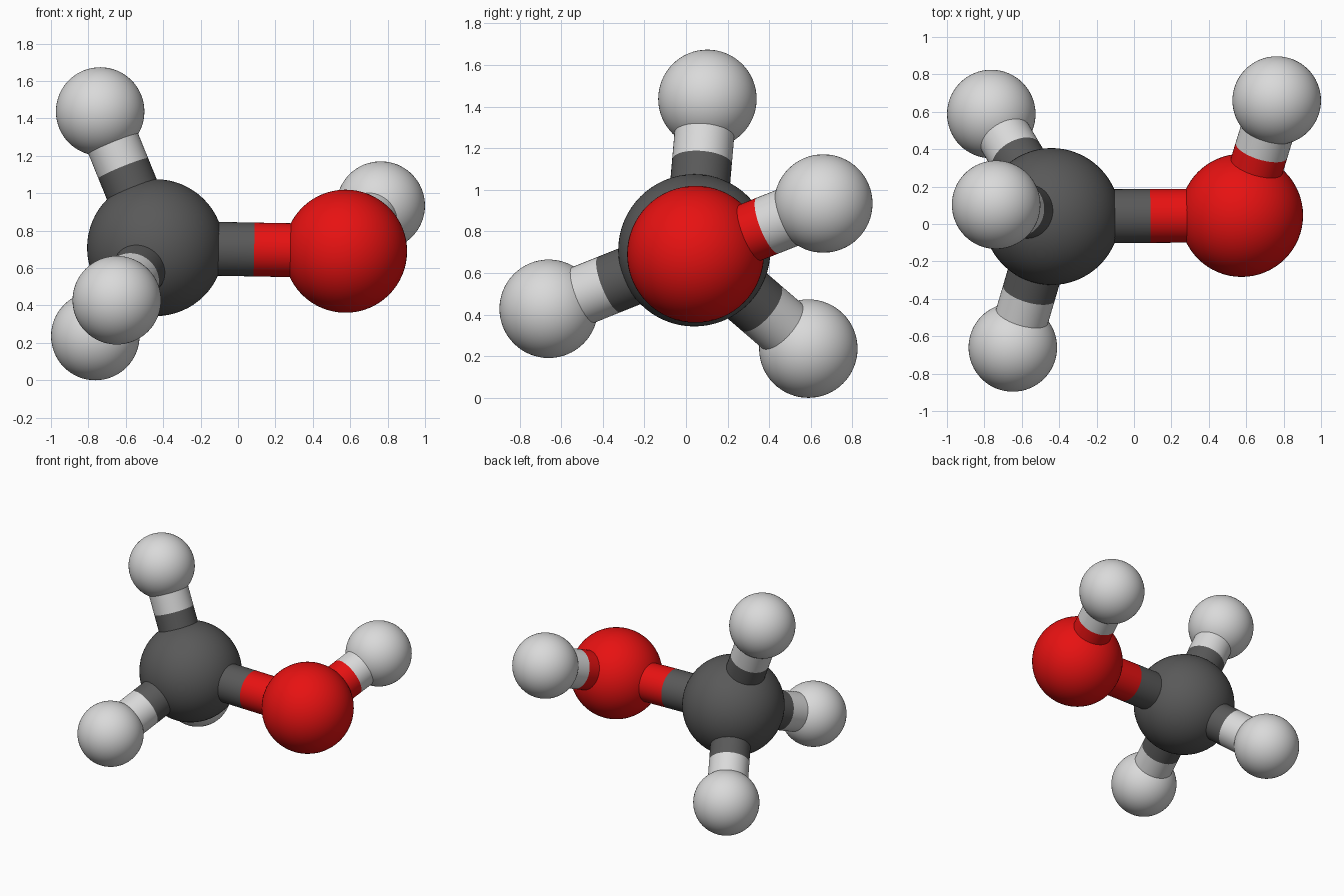
import bpy
from mathutils import Vector

if "Cube" in bpy.data.objects:
    bpy.data.objects.remove(bpy.data.objects["Cube"])


def material(name, rgb):
    m = bpy.data.materials.new(name)
    m.diffuse_color = (*rgb, 1.0)
    m.use_nodes = True
    m.node_tree.nodes["Principled BSDF"].inputs["Base Color"].default_value = m.diffuse_color
    return m


dark_grey = material("dark grey", (0.10, 0.10, 0.10))
red = material("red", (0.82, 0.006, 0.006))
light_grey = material("light grey", (0.70, 0.70, 0.70))

BOND_RADIUS = 0.144

# name: (centre, radius, colour)
atoms = {
    "carbon": (Vector((-0.441, 0.04, 0.709)), 0.366, dark_grey),
    "oxygen": (Vector((0.575, 0.046, 0.69)), 0.329, red),
    "hydrogen_top": (Vector((-0.737, 0.103, 1.437)), 0.2366, light_grey),
    "hydrogen_front": (Vector((-0.648, -0.66, 0.428)), 0.2366, light_grey),
    "hydrogen_back": (Vector((-0.763, 0.588, 0.2366)), 0.2366, light_grey),
    "hydrogen_side": (Vector((0.763, 0.66, 0.934)), 0.2366, light_grey),
}
bonds = [
    ("carbon", "oxygen"),
    ("carbon", "hydrogen_top"),
    ("carbon", "hydrogen_front"),
    ("carbon", "hydrogen_back"),
    ("oxygen", "hydrogen_side"),
]


def finish(name, mat):
    ob = bpy.context.object
    ob.name = name
    ob.data.materials.append(mat)
    bpy.ops.object.shade_smooth()


def tube(name, start, end, mat):
    # open tube between two points
    axis = end - start
    bpy.ops.mesh.primitive_cylinder_add(
        vertices=48, radius=BOND_RADIUS, depth=axis.length,
        end_fill_type='NOTHING', location=(start + end) / 2,
        rotation=axis.to_track_quat('Z', 'Y').to_euler())
    finish(name, mat)


# atom balls
for name, (centre, radius, mat) in atoms.items():
    bpy.ops.mesh.primitive_uv_sphere_add(
        segments=64, ring_count=32, radius=radius, location=centre)
    finish(name + "_ball", mat)

# bonds, split in colour halfway between the two ball surfaces
for a, b in bonds:
    (ca, ra, ma), (cb, rb, mb) = atoms[a], atoms[b]
    d = (cb - ca).normalized()
    pa, pb = ca + d * ra, cb - d * rb
    mid = (pa + pb) / 2
    tube(f"bond_{a}_to_{b}_near", pa - d * 0.08, mid, ma)
    tube(f"bond_{a}_to_{b}_far", mid, pb + d * 0.08, mb)
